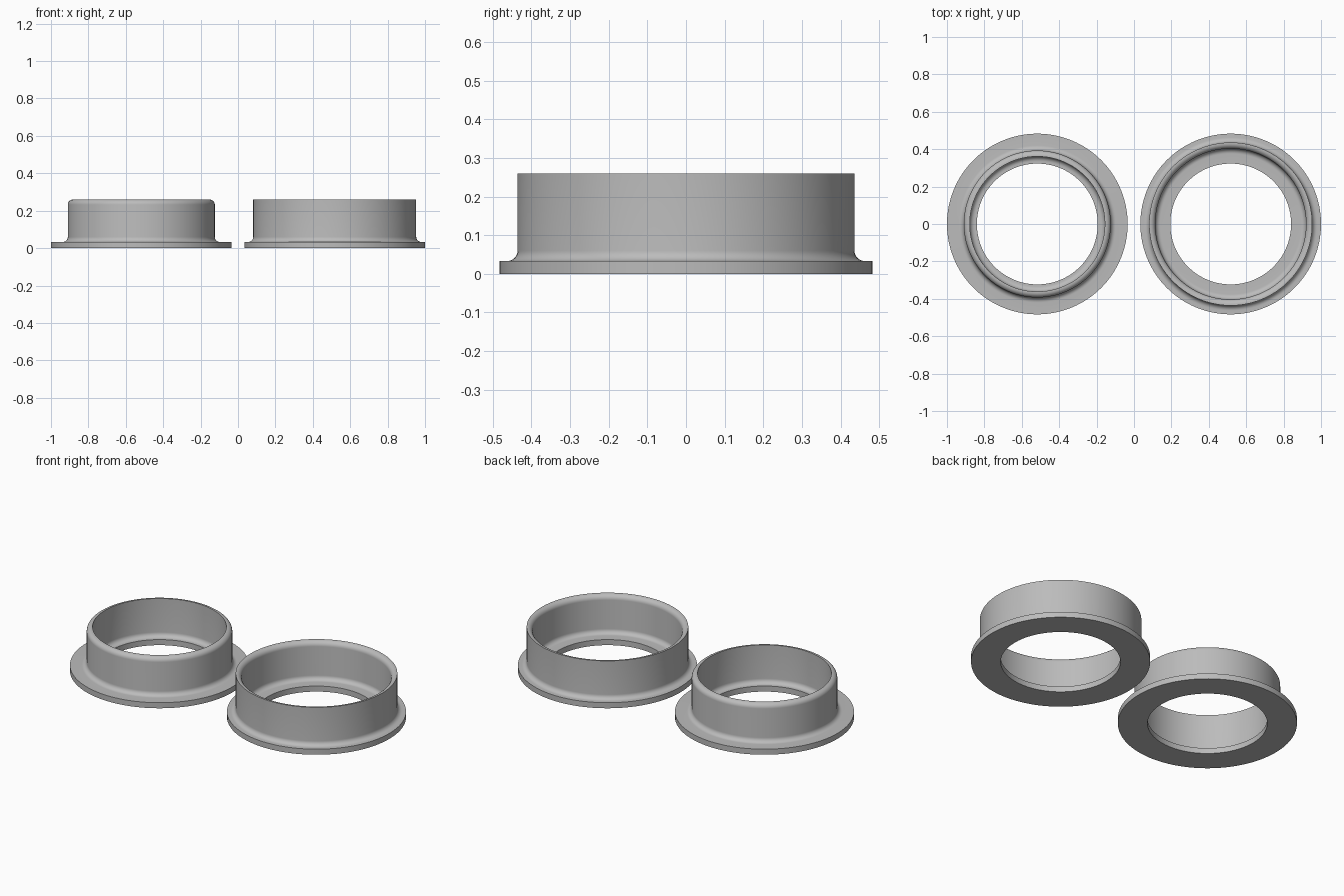
import bpy
import bmesh
from math import cos, sin, radians, pi

cube = bpy.data.objects.get("Cube")
if cube:
    bpy.data.objects.remove(cube, do_unlink=True)

SEGMENTS = 128
FLANGE_R, HOLE_R = 0.483, 0.323
FLANGE_Z, TOP_Z = 0.033, 0.26
OFFSET_X = 0.517

grey = bpy.data.materials.new("plain grey")
grey.use_nodes = True
color = (0.5, 0.5, 0.5, 1)
grey.diffuse_color = color
grey.node_tree.nodes["Principled BSDF"].inputs["Base Color"].default_value = color


def arc(cx, cz, r, start, end, steps=8):
    """Points of a rounded corner in the (radius, height) plane."""
    angles = [radians(start + (end - start) * i / steps) for i in range(steps + 1)]
    return [(cx + r * cos(a), cz + r * sin(a)) for a in angles]


def revolve(name, profile, x):
    """Lathe a closed cross-section around a vertical axis at x."""
    bm = bmesh.new()
    verts = [bm.verts.new((r, 0, z)) for r, z in profile]
    edges = [bm.edges.new((v, verts[i - 1])) for i, v in enumerate(verts)]
    bmesh.ops.spin(bm, geom=verts + edges, cent=(0, 0, 0), axis=(0, 0, 1),
                   angle=2 * pi, steps=SEGMENTS, use_merge=True)
    bmesh.ops.remove_doubles(bm, verts=bm.verts[:], dist=0.0001)
    bmesh.ops.recalc_face_normals(bm, faces=bm.faces[:])
    mesh = bpy.data.meshes.new(name)
    bm.to_mesh(mesh)
    bm.free()
    mesh.materials.append(grey)
    obj = bpy.data.objects.new(name, mesh)
    obj.location.x = x
    bpy.context.collection.objects.link(obj)
    bpy.ops.object.select_all(action='DESELECT')
    obj.select_set(True)
    bpy.context.view_layer.objects.active = obj
    bpy.ops.object.shade_smooth_by_angle(angle=radians(30))


def flanged_ring(name, x, outer, inner, round_outside):
    fillet = 0.027
    lip = outer - inner - 0.004
    # Flange, then the fillet up to the outer wall
    profile = [(HOLE_R, 0), (FLANGE_R, 0), (FLANGE_R, FLANGE_Z)]
    profile += arc(outer + fillet, FLANGE_Z + fillet, fillet, 270, 180)
    # Rim, rounded on one side only
    if round_outside:
        profile += arc(outer - lip, TOP_Z - lip, lip, 0, 90) + [(inner, TOP_Z)]
    else:
        profile += [(outer, TOP_Z)] + arc(inner + lip, TOP_Z - lip, lip, 90, 180)
    # Inner wall down to the floor
    profile += arc(inner - fillet, FLANGE_Z + fillet, fillet, 0, -90)
    profile += [(HOLE_R, FLANGE_Z)]
    revolve(name, profile, x)


flanged_ring("inner_fitting_ring", -OFFSET_X, 0.393, 0.361, True)
flanged_ring("outer_fitting_ring", OFFSET_X, 0.436, 0.403, False)
